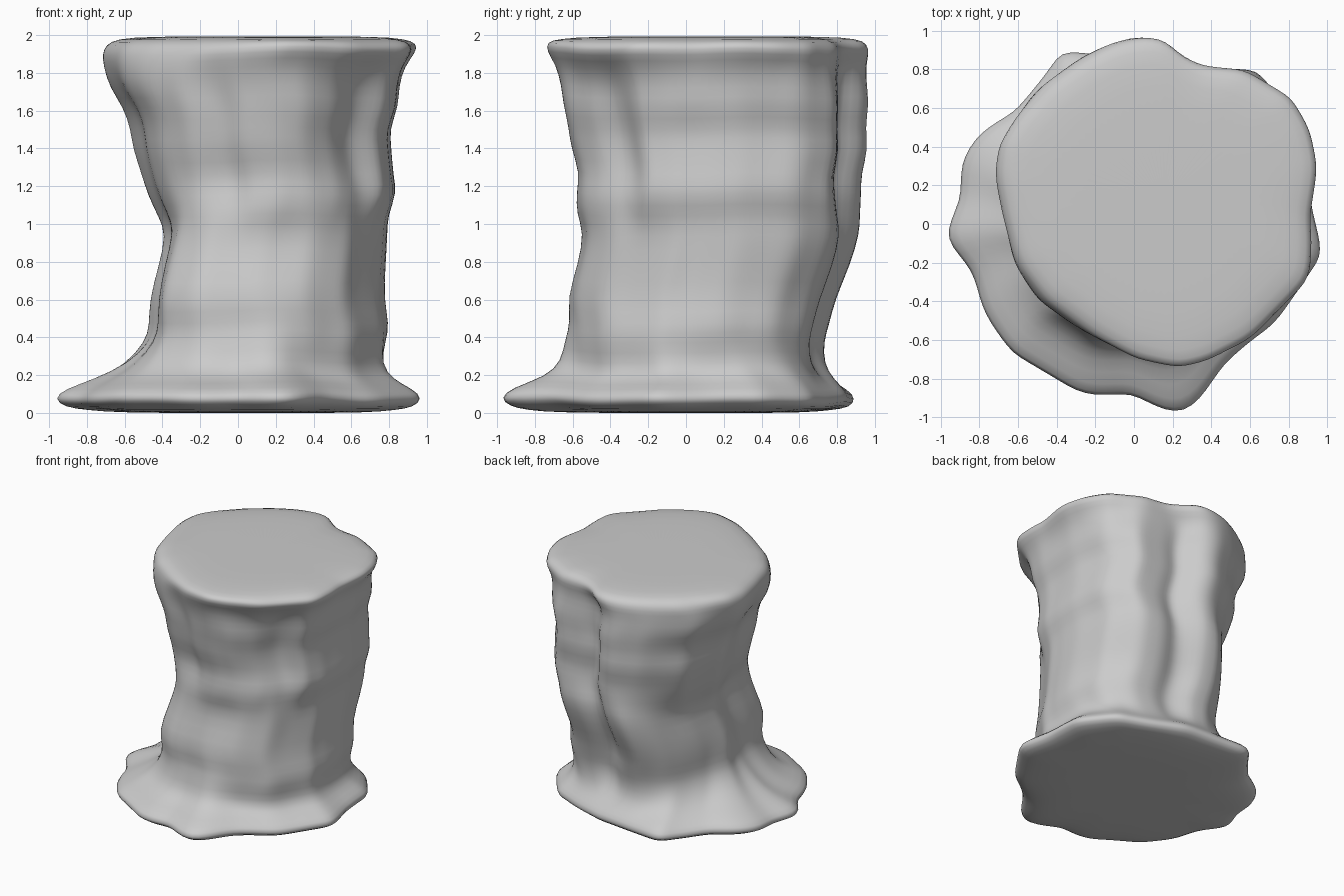
import bpy, bmesh, math
from mathutils import Vector, noise

cube = bpy.data.objects.get("Cube")
if cube:
    bpy.data.objects.remove(cube, do_unlink=True)

SIDES = 72
CENTRE = Vector((0.16, 0.12))
MARGIN = 0.012  # allowance for the rounding

# Outlines seen from above, counter-clockwise
base = [(.9, .1), (.88, .4), (.7, .64), (.45, .74), (.2, .83), (-.2, .86), (-.36, .88),
        (-.46, .74), (-.6, .57), (-.76, .48), (-.87, .34), (-.88, .1), (-.97, -.05),
        (-.81, -.25), (-.76, -.45), (-.62, -.65), (-.4, -.78), (-.25, -.87), (0, -.86),
        (.12, -.93), (.23, -.97), (.33, -.9), (.45, -.72), (.56, -.62), (.72, -.5),
        (.86, -.3), (.96, -.15)]
waist = [(.78, .3), (.74, .58), (.58, .79), (.38, .82), (.25, .77), (.18, .81), (.1, .9),
         (-.06, .91), (-.2, .78), (-.33, .48), (-.38, .2), (-.33, .02), (-.34, -.15),
         (-.31, -.36), (-.15, -.5), (.15, -.54), (.4, -.5), (.59, -.37), (.68, -.2),
         (.76, -.04), (.78, .12)]
shoulder = [(.82, .3), (.78, .6), (.62, .79), (.38, .8), (.26, .77), (.2, .82), (.14, .94),
            (0, .96), (-.2, .87), (-.45, .64), (-.57, .3), (-.51, .04), (-.5, -.16),
            (-.42, -.34), (-.24, -.48), (-.06, -.51), (.04, -.58), (.2, -.6), (.36, -.57),
            (.51, -.46), (.61, -.3), (.76, -.23), (.81, -.06)]
rim = [(.94, .3), (.9, .5), (.8, .66), (.56, .8), (.36, .82), (.25, .87), (.15, .96),
       (.05, .97), (-.1, .94), (-.28, .85), (-.45, .73), (-.6, .56), (-.69, .42),
       (-.71, .25), (-.67, .05), (-.6, -.2), (-.46, -.38), (-.2, -.57), (0, -.68),
       (.22, -.73), (.36, -.7), (.6, -.58), (.75, -.43), (.9, -.27), (.91, -.1), (.9, .05)]

# Height, left, right, front, back limits, and blend along the outlines
levels = [
    (.015, -.8, .82, -.84, .76, 0), (.03, -.92, .92, -.93, .86, 0),
    (.075, -.98, .97, -.98, .89, 0), (.125, -.92, .92, -.92, .85, 0),
    (.18, -.76, .81, -.73, .77, .25), (.26, -.59, .75, -.65, .72, .6),
    (.38, -.48, .77, -.63, .72, .85), (.47, -.46, .79, -.6, .75, .9),
    (.6, -.46, .76, -.62, .78, 1), (.78, -.41, .77, -.56, .86, 1),
    (.95, -.37, .78, -.53, .91, 1), (1.04, -.41, .78, -.57, .91, 1.4),
    (1.16, -.47, .83, -.57, .92, 1.8), (1.26, -.5, .81, -.55, .92, 2),
    (1.4, -.55, .8, -.6, .96, 2), (1.5, -.56, .79, -.61, .94, 2),
    (1.62, -.6, .84, -.64, .96, 2), (1.72, -.67, .84, -.65, .95, 2.2),
    (1.83, -.7, .87, -.68, .94, 2.5), (1.9, -.71, .93, -.73, .96, 2.9),
    (1.95, -.69, .94, -.73, .95, 3), (1.98, -.63, .87, -.66, .9, 3)]


def radii(outline):
    """Distance from the centre to the outline for every side."""
    result = []
    pts = [Vector(p) - CENTRE for p in outline]
    for i in range(SIDES):
        a = math.tau * i / SIDES
        ray = Vector((math.cos(a), math.sin(a)))
        best = 0
        for p, q in zip(pts, pts[1:] + pts[:1]):
            edge = q - p
            det = ray.cross(edge)
            if abs(det) > 1e-9:
                r, t = p.cross(edge) / det, p.cross(ray) / det
                if r > 0 and -1e-6 <= t <= 1 + 1e-6:
                    best = max(best, r)
        result.append(best)
    return result


shapes = [radii(o) for o in (base, waist, shoulder, rim)]


def fit(values, low, high):
    low, high = low - MARGIN, high + MARGIN
    a, b = min(values), max(values)
    return [low + (v - a) / (b - a) * (high - low) for v in values]


def ring(bm, level):
    z, left, right, front, back, blend = level
    k = min(int(blend), 2)
    f = blend - k
    xs, ys = [], []
    for i in range(SIDES):
        a = math.tau * i / SIDES
        r = shapes[k][i] * (1 - f) + shapes[k + 1][i] * f
        # Uneven folds on the trunk
        if .15 < z < 1.8:
            r += .02 * noise.noise(Vector((math.cos(a) * 2, math.sin(a) * 2, z * 4)))
        xs.append(r * math.cos(a))
        ys.append(r * math.sin(a))
    verts = []
    for x, y in zip(fit(xs, left, right), fit(ys, front, back)):
        wave = .02 * noise.noise(Vector((x * 2, y * 2, 3))) if .02 < z < 1.97 else 0
        verts.append(bm.verts.new((x, y, z + wave)))
    return verts


def cap(bm, loop, z, flip):
    """Close an end with a smaller ring and a fan."""
    mid = sum((v.co for v in loop), Vector()) / SIDES
    inner = [bm.verts.new((*mid.xy.lerp(v.co.xy, .8), z)) for v in loop]
    bridge(bm, inner, loop) if flip else bridge(bm, loop, inner)
    tip = bm.verts.new((mid.x, mid.y, z))
    for i in range(SIDES):
        bm.faces.new((inner[i], inner[(i + 1) % SIDES], tip))


def bridge(bm, low, high):
    for i in range(SIDES):
        j = (i + 1) % SIDES
        bm.faces.new((low[i], low[j], high[j], high[i]))


# Stone pillar lofted from the splayed foot to the overhanging top
bm = bmesh.new()
rings = [ring(bm, level) for level in levels]
for low, high in zip(rings, rings[1:]):
    bridge(bm, low, high)
cap(bm, rings[0], 0, True)
cap(bm, rings[-1], 1.993, False)
bmesh.ops.recalc_face_normals(bm, faces=bm.faces)
mesh = bpy.data.meshes.new("stone_pillar")
bm.to_mesh(mesh)
bm.free()

pillar = bpy.data.objects.new("stone_pillar", mesh)
bpy.context.collection.objects.link(pillar)
for poly in mesh.polygons:
    poly.use_smooth = True
smooth = pillar.modifiers.new("rounding", "SUBSURF")
smooth.levels = smooth.render_levels = 1

# Plain grey stone
grey = (.6, .6, .6, 1)
stone = bpy.data.materials.new("grey_stone")
stone.use_nodes = True
stone.diffuse_color = grey
stone.node_tree.nodes["Principled BSDF"].inputs["Base Color"].default_value = grey
mesh.materials.append(stone)
